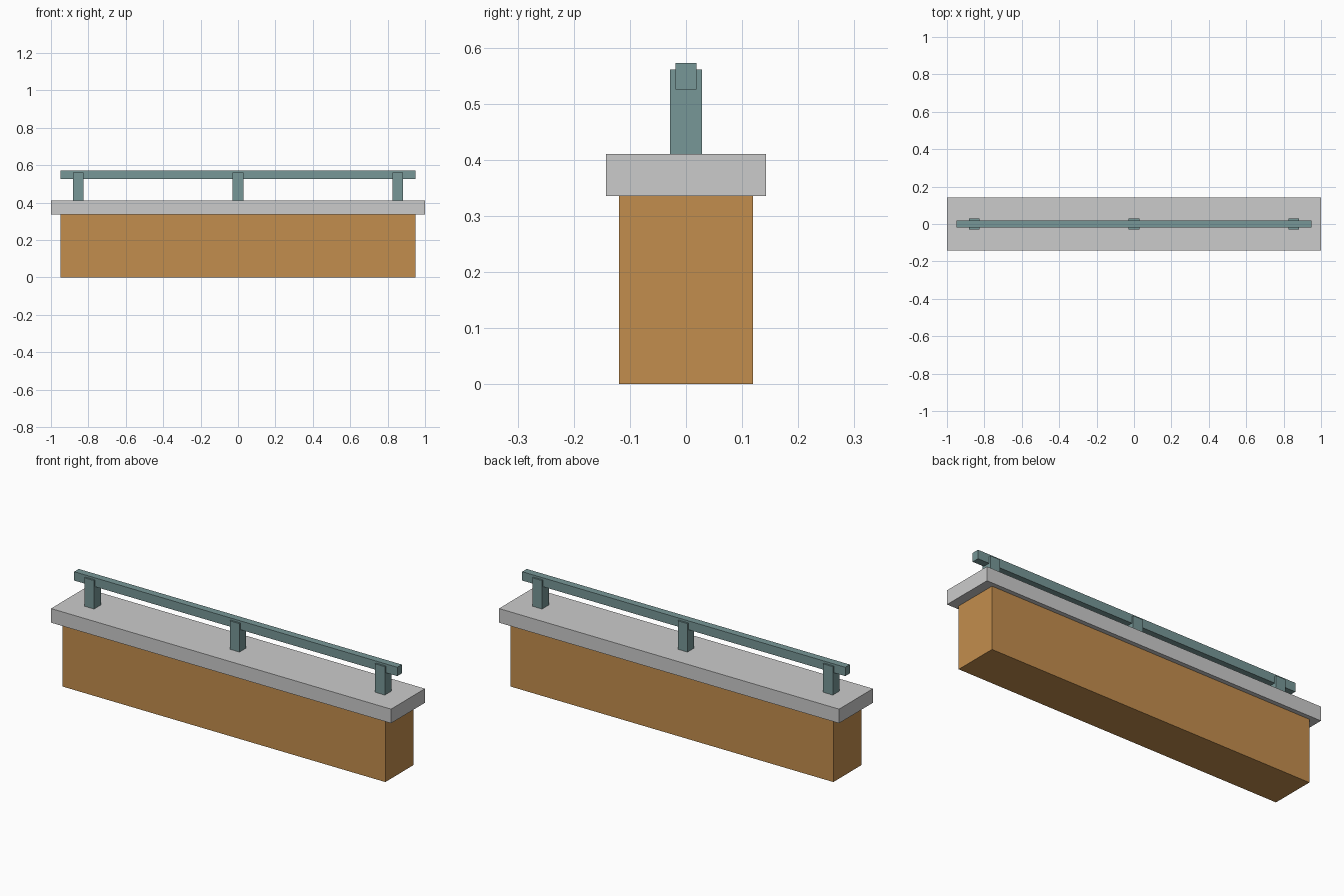
import bpy

if "Cube" in bpy.data.objects:
    bpy.data.objects.remove(bpy.data.objects["Cube"])


def material(name, rgb):
    m = bpy.data.materials.new(name)
    m.diffuse_color = (*rgb, 1.0)
    m.use_nodes = True
    m.node_tree.nodes["Principled BSDF"].inputs["Base Color"].default_value = m.diffuse_color
    return m


def box(name, x, half_x, half_y, z0, z1, mat=None):
    bpy.ops.mesh.primitive_cube_add(size=2, location=(x, 0, (z0 + z1) / 2))
    ob = bpy.context.object
    ob.name = name
    ob.scale = (half_x, half_y, (z1 - z0) / 2)
    bpy.ops.object.transform_apply(location=False, rotation=False, scale=True)
    if mat:
        ob.data.materials.append(mat)
    return ob


brick = material("brick_brown", (0.545, 0.27, 0.075))
iron = material("dark_iron", (0.185, 0.31, 0.31))

# Wall body and overhanging coping slab
box("wall", 0, 0.95, 0.119, 0, 0.335, brick)
box("coping", 0, 1.0, 0.1425, 0.335, 0.41)

# Railing: three posts and the rail running through their tops
for i, x in enumerate((-0.855, 0, 0.855)):
    box(f"rail_post_{i + 1}", x, 0.0285, 0.0285, 0.41, 0.561, iron)
box("top_rail", 0, 0.95, 0.019, 0.525, 0.572, iron)
